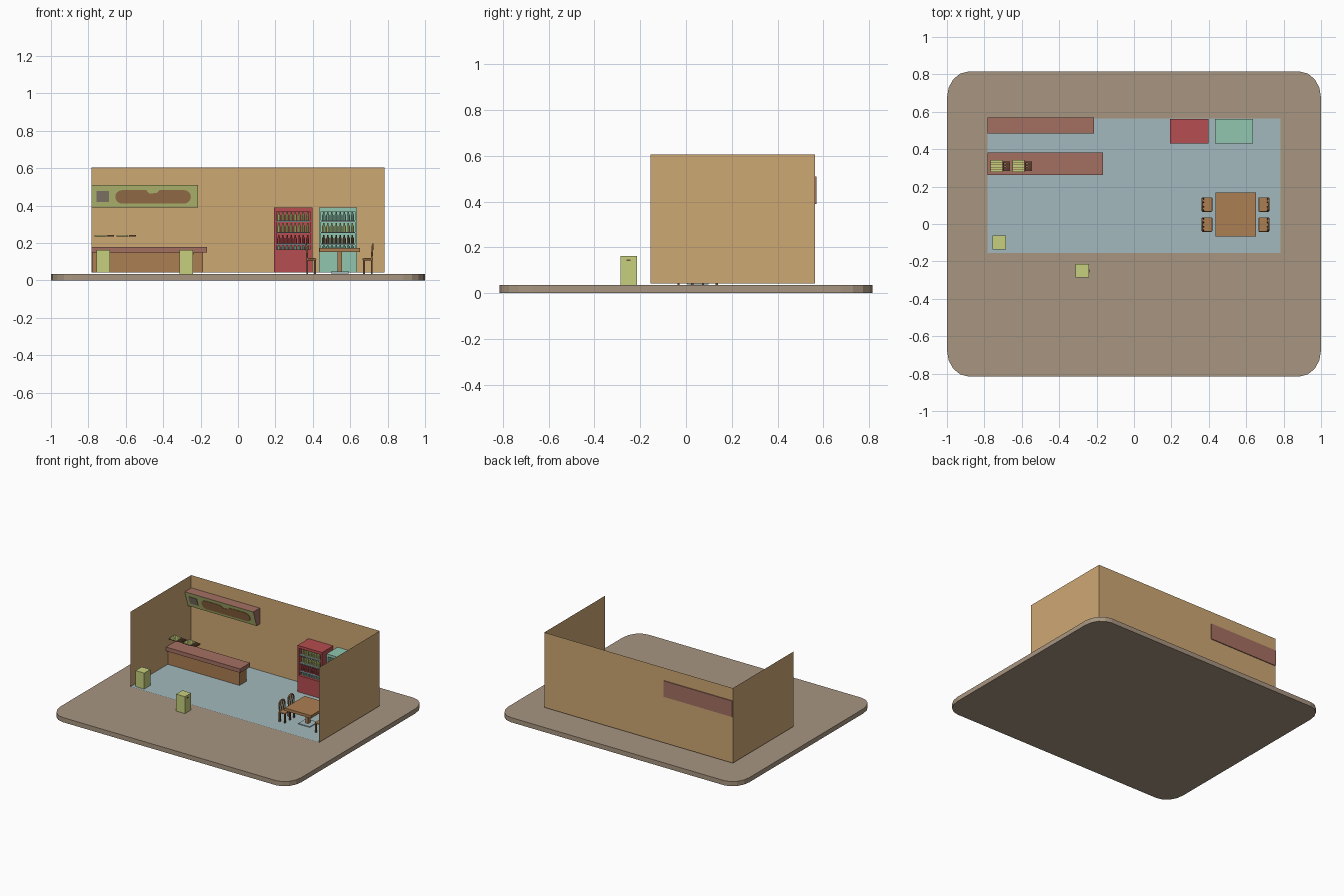
import bpy, bmesh, math
from mathutils import Vector

old = bpy.data.objects.get("Cube")
if old:
    bpy.data.objects.remove(old, do_unlink=True)


def material(name, r, g, b):
    lin = [((c / 255 + 0.055) / 1.055) ** 2.4 for c in (r, g, b)] + [1.0]
    m = bpy.data.materials.new(name)
    m.use_nodes = True
    m.diffuse_color = lin
    m.node_tree.nodes["Principled BSDF"].inputs["Base Color"].default_value = lin
    return m


TAN = material("ground tan", 167, 149, 128)
WALL = material("wall ochre", 206, 168, 116)
BLUE = material("floor blue", 162, 185, 188)
MAROON = material("dusty maroon", 164, 112, 98)
WOOD = material("warm wood", 172, 126, 82)
DARK = material("dark wood", 112, 80, 56)
GREEN = material("lime green", 199, 208, 126)
RED = material("cabinet red", 182, 77, 80)
MINT = material("cabinet mint", 144, 198, 175)
GREY = material("grey brown", 146, 134, 118)


def finish(name, bm, *mats):
    me = bpy.data.meshes.new(name)
    bm.to_mesh(me)
    bm.free()
    for m in mats:
        me.materials.append(m)
    ob = bpy.data.objects.new(name, me)
    bpy.context.collection.objects.link(ob)
    return ob


def add_box(bm, x, y, z):
    res = bmesh.ops.create_cube(bm, size=1)
    for v in res["verts"]:
        v.co = Vector([a[0] if c < 0 else a[1] for a, c in zip((x, y, z), v.co)])
    return res["verts"]


def boxes(name, mat, *spans):
    bm = bmesh.new()
    for s in spans:
        add_box(bm, *s)
    return finish(name, bm, mat)


def prism(name, mat, pts, low, high):
    """Extrude an outline between two point functions."""
    bm = bmesh.new()
    a = [bm.verts.new(low(*p)) for p in pts]
    b = [bm.verts.new(high(*p)) for p in pts]
    bm.faces.new(a)
    bm.faces.new(b)
    for i in range(len(pts)):
        j = (i + 1) % len(pts)
        bm.faces.new((a[i], a[j], b[j], b[i]))
    bmesh.ops.recalc_face_normals(bm, faces=bm.faces)
    return finish(name, bm, mat)


# Ground slab with rounded corners
outline = []
for k, (sx, sy) in enumerate(((1, 1), (-1, 1), (-1, -1), (1, -1))):
    for i in range(5):
        t = math.pi / 2 * (k + i / 4)
        outline.append((sx * 0.885 + 0.115 * math.cos(t), sy * 0.675 + 0.14 * math.sin(t)))
prism("ground", TAN, outline, lambda x, y: (x, y, 0), lambda x, y: (x, y, 0.035))

# Floor sheet and the three thin walls
X, FRONT, BACK, FLOOR = 0.783, -0.155, 0.563, 0.042
bm = bmesh.new()
bm.faces.new([bm.verts.new((x, y, FLOOR)) for x, y in
              ((-X, FRONT), (X, FRONT), (X, BACK), (-X, BACK))])
finish("floor", bm, BLUE)
bm = bmesh.new()
plan = ((-X, FRONT), (-X, BACK), (X, BACK), (X, FRONT))
rows = [[bm.verts.new((x, y, z)) for x, y in plan] for z in (FLOOR, 0.605)]
for i in range(3):
    bm.faces.new((rows[0][i], rows[0][i + 1], rows[1][i + 1], rows[1][i]))
finish("walls", bm, WALL)


# Leaning sign board with a green face
def sign_y(z):
    return 0.485 + (0.51 - z) / 3


bm = bmesh.new()
for v in add_box(bm, (-0.782, -0.213), (0.485, 0.569), (0.39, 0.51)):
    if v.co.y < 0.5:
        v.co.y = sign_y(v.co.z)
bm.normal_update()
for f in bm.faces:
    f.material_index = 1 if f.normal.y < -0.5 else 0
finish("sign_board", bm, MAROON, GREEN)


def sign_plate(name, mat, pts):
    prism(name, mat, pts, lambda x, z: (x, sign_y(z) - 0.004, z),
          lambda x, z: (x, sign_y(z) + 0.002, z))


sign_plate("sign_square", GREY, [(-0.757, 0.42), (-0.69, 0.42), (-0.69, 0.478), (-0.757, 0.478)])
blob = []
for cx, start in ((-0.288, -90), (-0.62, 90)):
    for i in range(9):
        t = math.radians(start + i * 22.5)
        blob.append((cx + 0.036 * math.cos(t), 0.447 + 0.036 * math.sin(t)))
    if start < 0:
        blob += [(-0.42, 0.483), (-0.435, 0.468), (-0.475, 0.464), (-0.49, 0.483)]
sign_plate("sign_blob", WOOD, blob)

# Service counter
boxes("counter_body", WOOD, ((-0.78, -0.187), (0.285, 0.365), (FLOOR, 0.15)))
boxes("counter_top", MAROON, ((-0.782, -0.167), (0.263, 0.383), (0.15, 0.18)))

# Two slatted trays above the counter
for n, x in enumerate((-0.767, -0.65)):
    boxes(f"tray_base_{n}", DARK,
          ((x, x + 0.065), (0.278, 0.343), (0.234, 0.239)),
          *[((x + 0.068, x + 0.104), (y, y + 0.008), (0.234, 0.243))
            for y in (0.283, 0.297, 0.311, 0.325)],
          *[((x + d, x + d + 0.007), (0.283, 0.333), (0.234, 0.241)) for d in (0.066, 0.083, 0.097)])
    boxes(f"tray_slats_{n}", GREEN,
          *[((x, x + 0.063), (0.279 + i * 0.013, 0.289 + i * 0.013), (0.236, 0.244))
            for i in range(5)])

# Green bins
boxes("bin_inside", GREEN, ((-0.757, -0.685), (-0.135, -0.062), (FLOOR, 0.162)))
boxes("bin_outside", GREEN, ((-0.313, -0.24), (-0.287, -0.213), (0.035, 0.162)))
boxes("bin_slot", DARK, ((-0.241, -0.238), (-0.26, -0.243), (0.14, 0.146)))


# Drink cabinets: open case, shelves, bottles
def bottle_row(name, mat, x0, x1, z, h):
    bm = bmesh.new()
    n = 8
    for i in range(n):
        cx = x0 + (i + 0.5) * (x1 - x0) / n
        for y in (0.455, 0.5):
            rings = []
            for r, t in ((0.0085, 0), (0.0085, 0.6), (0.004, 0.8), (0.004, 1)):
                rings.append([bm.verts.new((cx + r * math.cos(k * math.pi / 4),
                                            y + r * math.sin(k * math.pi / 4), z + h * t))
                              for k in range(8)])
            for a, b in zip(rings, rings[1:]):
                for k in range(8):
                    j = (k + 1) % 8
                    bm.faces.new((a[k], a[j], b[j], b[k]))
            bm.faces.new(rings[-1])
    finish(name, bm, mat)


def cabinet(name, mat, x0, x1, fills):
    y0, y1 = 0.43, 0.562
    boxes(name + "_case", mat,
          ((x0, x1), (y0, y1), (FLOOR, 0.166)),
          ((x0, x1), (y0, y1), (0.37, 0.39)),
          ((x0, x0 + 0.012), (y0, y1), (0.166, 0.37)),
          ((x1 - 0.012, x1), (y0, y1), (0.166, 0.37)),
          ((x0 + 0.012, x1 - 0.012), (y1 - 0.02, y1), (0.166, 0.37)))
    boxes(name + "_shelves", BLUE,
          *[((x0 + 0.012, x1 - 0.012), (y0 + 0.006, y1 - 0.02), (z - 0.007, z))
            for z in (0.197, 0.26, 0.32)])
    for i, (z, h, m) in enumerate(zip((0.166, 0.197, 0.26, 0.32),
                                      (0.024, 0.046, 0.047, 0.047), fills)):
        bottle_row(f"{name}_bottles_{i}", m, x0 + 0.014, x1 - 0.014, z, h)


cabinet("red_cabinet", RED, 0.193, 0.397, (MINT, RED, GREEN, GREEN))
cabinet("mint_cabinet", MINT, 0.433, 0.637, (MINT, DARK, GREEN, MINT))

# Dining table on a pedestal
boxes("table_top", WOOD, ((0.435, 0.653), (-0.067, 0.168), (0.153, 0.174)))
boxes("table_post", WOOD, ((0.533, 0.557), (0.038, 0.062), (0.045, 0.153)))
boxes("table_foot", BLUE, ((0.497, 0.593), (0.005, 0.098), (0.037, 0.048)))


# Chairs with hooped backs; side is the direction of the back
def chair(name, cx, cy, side):
    seat = boxes(name + "_seat", WOOD, ((cx - 0.028, cx + 0.028), (cy - 0.039, cy + 0.039), (0.108, 0.119)))
    bev = seat.modifiers.new("round", "BEVEL")
    bev.width, bev.segments = 0.005, 2
    boxes(name + "_legs", DARK,
          *[((cx + a - 0.005, cx + a + 0.005), (cy + b - 0.005, cy + b + 0.005), (0.036, 0.11))
            for a in (-0.021, 0.021) for b in (-0.03, 0.03)])
    cu = bpy.data.curves.new(name + "_back", "CURVE")
    cu.dimensions, cu.bevel_depth, cu.bevel_resolution = "3D", 0.005, 1
    cu.use_fill_caps = True
    hoop = [(-0.032, 0.112)]
    hoop += [(-0.034 * math.cos(i * math.pi / 6), 0.165 + 0.028 * math.sin(i * math.pi / 6))
             for i in range(7)]
    hoop += [(0.032, 0.112)]
    for path in (hoop, [(-0.012, 0.112), (-0.012, 0.19)], [(0.012, 0.112), (0.012, 0.19)]):
        sp = cu.splines.new("POLY")
        sp.points.add(len(path) - 1)
        for p, (y, z) in zip(sp.points, path):
            p.co = (cx + side * (0.02 + (z - 0.112) * 0.08), cy + y, z, 1)
    cu.materials.append(WOOD)
    bpy.context.collection.objects.link(bpy.data.objects.new(name + "_back", cu))


for cx, side, label in ((0.391, -1, "right"), (0.694, 1, "left")):
    for cy, row in ((-0.003, "front"), (0.104, "rear")):
        chair(f"{label}_{row}_chair", cx, cy, side)
